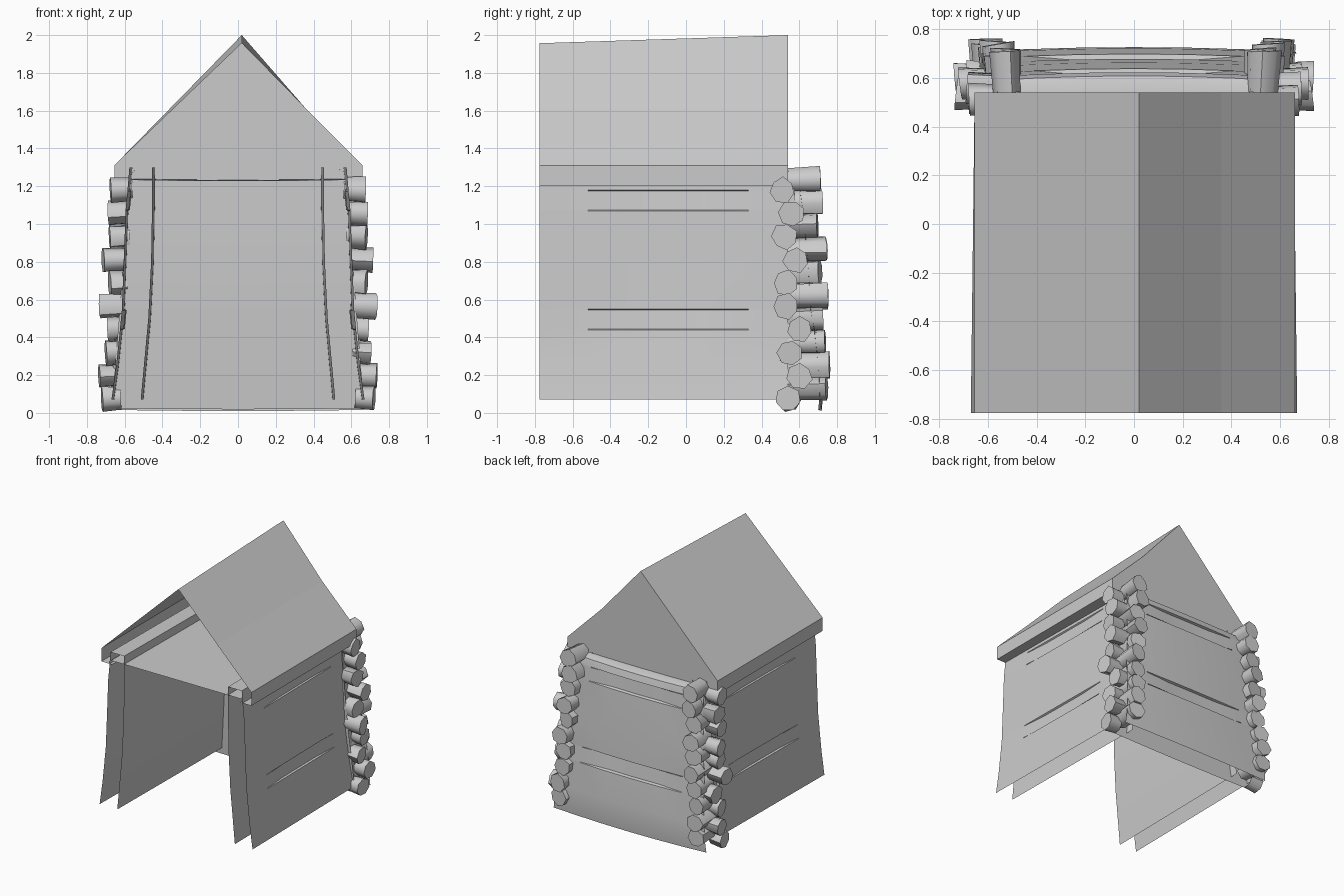
import bpy, bmesh, math, random
from mathutils import Vector

random.seed(4)
if "Cube" in bpy.data.objects:
    bpy.data.objects.remove(bpy.data.objects["Cube"], do_unlink=True)


def material(name, rgb):
    m = bpy.data.materials.new(name)
    m.use_nodes = True
    m.diffuse_color = (*rgb, 1)
    m.node_tree.nodes["Principled BSDF"].inputs["Base Color"].default_value = (*rgb, 1)
    return m


GREY = material("plain grey", (0.6, 0.6, 0.6))


def finish(name, bm, angle=None, outward=True):
    if outward:
        bmesh.ops.recalc_face_normals(bm, faces=bm.faces)
    me = bpy.data.meshes.new(name)
    bm.to_mesh(me)
    bm.free()
    me.materials.append(GREY)
    ob = bpy.data.objects.new(name, me)
    bpy.context.collection.objects.link(ob)
    if angle:
        bpy.ops.object.select_all(action="DESELECT")
        bpy.context.view_layer.objects.active = ob
        ob.select_set(True)
        bpy.ops.object.shade_smooth_by_angle(angle=math.radians(angle))
    return ob


def sheet(name, profile, columns, place):
    """Sweep a folded profile along columns; place() positions each point."""
    bm = bmesh.new()
    rows = [[bm.verts.new(place(p, c)) for p in profile] for c in columns]
    for a, b in zip(rows, rows[1:]):
        for i in range(len(profile) - 1):
            bm.faces.new((a[i], a[i + 1], b[i + 1], b[i]))
    return finish(name, bm, 40)


# Side walls: folded sheets, flared at the foot, with shallow splits,
# drawn in slightly towards the rear
# profile entries: offset from centre, height, split depth
side_profile = [
    (.67, .07, 0), (.645, .25, 0), (.625, .44, 0), (.625, .445, .015), (.615, .545, .015),
    (.615, .55, 0), (.605, .8, 0), (.595, 1.07, 0), (.595, 1.075, .012),
    (.585, 1.175, .012), (.585, 1.18, 0), (.575, 1.3, 0), (.455, 1.3, 0),
    (.455, 1.1, 0), (.46, .8, 0), (.475, .5, 0), (.515, .07, 0)]
side_columns = [(-.775, 0), (-.52, 0), (-.3, 1), (.1, 1), (.33, 0), (.535, 0)]
for side, label in ((1, "left"), (-1, "right")):
    sheet(label + "_wall", side_profile, side_columns,
          lambda p, c: (side * (p[0] - p[2] * c[1] - .012 * (c[0] + .775)),
                        c[0] + (.04 if c[0] > .5 and p[1] < 1.2 else 0), p[1]))

# Back wall: folded sheet open at the foot, thicker there and bowed in the middle
back_profile = [
    (.7, .016, 0), (.708, .1, 0), (.703, .22, 0), (.68, .43, 0),
    (.68, .435, .025), (.66, .545, .02), (.66, .55, 0), (.645, .8, 0),
    (.62, 1.06, 0), (.62, 1.065, .025), (.605, 1.165, .02), (.605, 1.17, 0),
    (.59, 1.22, 0), (.55, 1.24, 0), (.475, 1.235, 0), (.475, .8, 0),
    (.485, .5, 0), (.515, .025, 0)]
back_columns = [(-1, 0), (-.7, 0), (-.35, 1), (0, 1), (.35, 1), (.7, 0), (1, 0)]
sheet("back_wall", back_profile, back_columns,
      lambda p, c: (c[0] * (.67 - .08 * p[1]),
                    p[0] - p[2] * c[1] + (.018 * (1 - c[0] ** 2) if p[0] > .57 else 0),
                    p[1] - .006 * (1 - c[0] ** 2)))

# Roof: slopes, fascia and soffits, with a gable closing the back
bm = bmesh.new()
outline = [(-.56, 1.205), (-.655, 1.205), (-.655, 1.31), (.02, 2), (.36, 1.61),
           (.66, 1.31), (.66, 1.205), (.56, 1.205)]
front, rear = [], []
for x, z in outline:
    front.append(bm.verts.new((x, -.775, 1.957 if z == 2 else z)))
    rear.append(bm.verts.new((x, .54, z)))
for i in range(len(outline) - 1):
    bm.faces.new((front[i], rear[i], rear[i + 1], front[i + 1]))
bm.faces.new(rear)
finish("roof", bm)

# Loft floor under the roof
bm = bmesh.new()
bm.faces.new([bm.verts.new((x, y, 1.235)) for x, y in
              ((-.57, -.775), (.57, -.775), (.57, .53), (-.57, .53))])
finish("loft_floor", bm, outward=False)


def add_log(bm, start, end, radius, sides=7):
    """A tapered log end with uneven sides and a tilted cut."""
    a, b = Vector(start), Vector(end)
    d = (b - a).normalized()
    u = d.cross(Vector((0, 0, 1))).normalized()
    v = d.cross(u)
    turn = random.uniform(0, 1)
    tilt = random.uniform(-.15, .15)
    wobble = [random.uniform(.92, 1.1) for _ in range(sides)]
    rings = []
    for centre, r, slant in ((a, radius * .9, 0), (b, radius, tilt)):
        ring = []
        for i in range(sides):
            t = turn + math.tau * i / sides
            x, y = math.cos(t) * r * wobble[i], math.sin(t) * r * wobble[i]
            ring.append(bm.verts.new(centre + u * x + v * y + d * x * slant))
        rings.append(ring)
    p, q = rings
    for i in range(sides):
        j = (i + 1) % sides
        bm.faces.new((p[i], p[j], q[j], q[i]))
    bm.faces.new(q)


# Crossed log ends stacked at both back corners, listed from the ground up:
# depth and tip of each sideways log, reach of each backward log
stack = [(.54, .72, .745), (.6, .735, .76), (.55, .7, .735), (.6, .69, .725),
         (.53, .73, .75), (.53, .68, .71), (.58, .715, .74), (.52, .68, .695),
         (.56, .685, .72), (.51, .675, .71)]
for side, label in ((1, "left"), (-1, "right")):
    across, along = bmesh.new(), bmesh.new()
    for i, (y, tip, reach) in enumerate(stack):
        z = .072 + .123 * i
        lean = 1 - i / 9
        add_log(across, (side * (.56 + .06 * lean), y, z + .005), (side * tip, y, z), .067)
        x = .515 + .08 * lean + random.uniform(-.015, .015)
        z = .125 + .123 * i
        add_log(along, (side * x, .54, z), (side * (x + .01), reach, z + .005), .068)
    finish(label + "_cross_logs", across, 58)
    finish(label + "_back_logs", along, 58)
